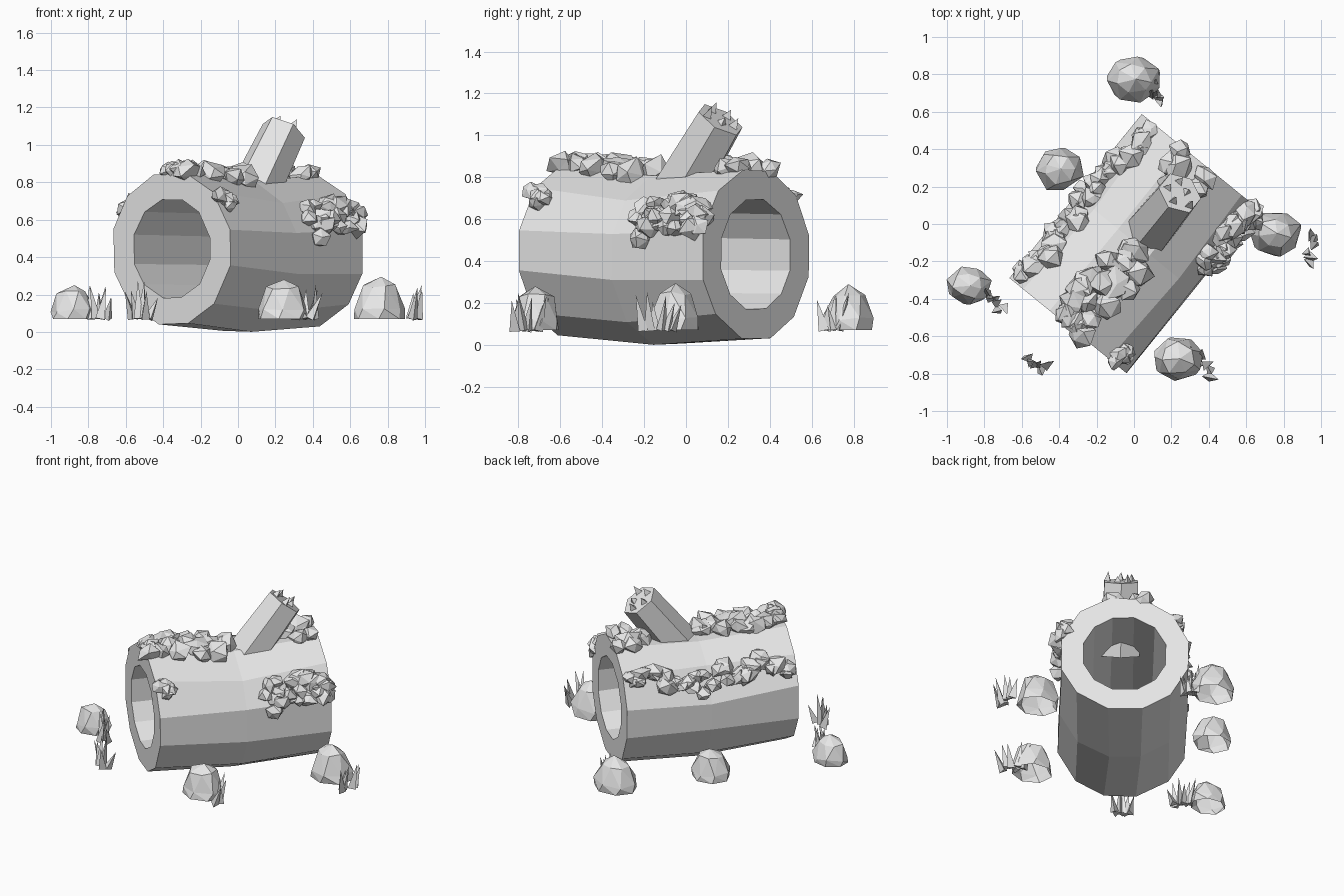
import bpy, bmesh, math, random
from mathutils import Vector, Matrix

random.seed(7)
cube = bpy.data.objects.get("Cube")
if cube:
    bpy.data.objects.remove(cube)

grey = bpy.data.materials.new("plain grey")
grey.use_nodes = True
grey.diffuse_color = (0.8, 0.8, 0.8, 1)
grey.node_tree.nodes["Principled BSDF"].inputs["Base Color"].default_value = (0.8, 0.8, 0.8, 1)

# Log frame: centre, axis, sideways and up
CENTRE = Vector((0.005, -0.1, 0.438))
AXIS = Vector((0.63, 0.775, -0.012)).normalized()
SIDE = Vector((AXIS.y, -AXIS.x, 0)).normalized()
UP = Vector((0, 0, 1))
FRONT, BACK, LOG_R, HOLE_R, SAG = -0.57, 0.557, 0.415, 0.27, 0.032


def finish(name, bm):
    bmesh.ops.recalc_face_normals(bm, faces=bm.faces)
    mesh = bpy.data.meshes.new(name)
    bm.to_mesh(mesh)
    bm.free()
    mesh.materials.append(grey)
    obj = bpy.data.objects.new(name, mesh)
    bpy.context.scene.collection.objects.link(obj)
    return obj


def log_point(t, degrees, r):
    a = math.radians(degrees)
    middle = CENTRE + AXIS * t - UP * SAG * (1 - abs(t) / BACK)
    return middle + r * (SIDE * math.sin(a) + UP * math.cos(a))


def bridge(bm, a, b):
    n = len(a)
    for i in range(n):
        j = (i + 1) % n
        bm.faces.new((a[i], a[j], b[j], b[i]))


def jitter(amount):
    return Vector([random.uniform(-amount, amount) for _ in range(3)])


def spike(bm, base, tip, r):
    d = tip - base
    rot = d.to_track_quat('Z', 'Y').to_matrix().to_4x4()
    spin = Matrix.Rotation(random.uniform(0, math.pi), 4, 'Z')
    bmesh.ops.create_cone(bm, cap_ends=True, segments=3, radius1=r, radius2=0,
                          depth=d.length,
                          matrix=Matrix.Translation((base + tip) / 2) @ rot @ spin)


# Hollow log: slightly sagging tube with a straight bore
bm = bmesh.new()
profile = [(FRONT, LOG_R), (0, LOG_R), (BACK, LOG_R), (BACK, HOLE_R), (FRONT, HOLE_R)]
rings = [[bm.verts.new(log_point(t, 15 + 30 * i + random.uniform(-3, 3), r))
          for i in range(12)] for t, r in profile]
for k, ring in enumerate(rings):
    bridge(bm, ring, rings[(k + 1) % len(rings)])
finish("hollow_log", bm)

# Broken branch leaning along the log
bm = bmesh.new()
lean = (AXIS * 0.6 + UP * 0.8).normalized()
top = Vector((0.245, 0.165, 1.075))
LENGTH = 0.47
frame = lean.to_track_quat('Z', 'Y').to_matrix().to_4x4()
bmesh.ops.create_cone(bm, cap_ends=True, segments=6, radius1=0.14, radius2=0.122, depth=LENGTH,
                      matrix=Matrix.Translation(top - lean * LENGTH / 2) @ frame)
finish("broken_branch", bm)

# Splinters on the broken end
bm = bmesh.new()
for i in range(5):
    a = i * math.tau / 5 + 0.3
    offset = frame.to_3x3() @ Vector((math.cos(a), math.sin(a), 0))
    base = top + offset * random.choice((0.085, 0.07, 0.04))
    spike(bm, base, base + lean * random.uniform(0.035, 0.06), 0.026)
finish("branch_splinters", bm)


def moss(name, count, t_range, angles, spread, size, wave=0):
    """Scatter jagged lumps over a strip of the log surface."""
    bm = bmesh.new()
    for i in range(count):
        f = (i + 0.5) / count
        t = t_range[0] + f * (t_range[1] - t_range[0]) + random.uniform(-0.02, 0.02)
        a = angles[0] + f * (angles[1] - angles[0]) + random.uniform(-spread, spread)
        a += wave * math.sin(f * 9)
        r = random.uniform(*size)
        spin = Matrix.Rotation(random.uniform(0, 6), 4, jitter(1).normalized())
        made = bmesh.ops.create_icosphere(bm, subdivisions=1, radius=r, matrix=spin)
        for v in made["verts"]:
            v.co = v.co * random.uniform(0.72, 1.25) + jitter(r * 0.12)
            v.co.z *= 0.85
            v.co += log_point(t, a, LOG_R + 0.008)
    finish(name, bm)


moss("moss_left_strip", 34, (-0.53, 0.54), (-55, -55), 9, (0.05, 0.075), 4)
moss("moss_top_front", 18, (-0.55, -0.02), (2, 6), 14, (0.06, 0.09))
moss("moss_top_edge", 5, (-0.57, -0.5), (-2, -2), 18, (0.055, 0.075))
moss("moss_top_back", 9, (0.33, 0.56), (-3, -3), 15, (0.055, 0.08))
moss("moss_right_patch", 26, (0.12, 0.56), (67, 58), 14, (0.05, 0.075))
moss("moss_right_front", 6, (-0.55, -0.47), (54, 54), 8, (0.04, 0.055))

# Rocks: faceted open domes (x, y, half width, half depth, height)
GROUND = 0.07
rocks = [(-0.885, -0.33, 0.115, 0.1, 0.18), (0.235, -0.72, 0.135, 0.12, 0.21),
         (0.755, -0.05, 0.14, 0.12, 0.225), (0.0, 0.775, 0.145, 0.12, 0.22),
         (-0.4, 0.295, 0.125, 0.115, 0.19)]
for n, (x, y, w, d, h) in enumerate(rocks):
    bm = bmesh.new()
    rings = []
    for scale, level, turn in ((1, 0, 0), (1, 0.25, 0.2), (0.68, 0.78, 0.5)):
        ring = []
        for i in range(7):
            a = i * math.tau / 7 + turn + n
            p = Vector((math.cos(a) * scale * w, math.sin(a) * scale * d, level * h))
            p += jitter(0.012) if level else Vector()
            ring.append(bm.verts.new(p + Vector((x, y, GROUND))))
        rings.append(ring)
    bridge(bm, rings[0], rings[1])
    bridge(bm, rings[1], rings[2])
    peak = bm.verts.new((x + 0.01, y, GROUND + h))
    for i in range(7):
        bm.faces.new((rings[2][i], rings[2][(i + 1) % 7], peak))
    bmesh.ops.triangulate(bm, faces=[f for f in bm.faces if len(f.verts) == 4])
    finish(f"rock_{n + 1}", bm)

# Grass tufts: splayed blades along a short line from start to end
tufts = [((-0.79, -0.4), (-0.71, -0.46)), ((-0.57, -0.74), (-0.48, -0.77)),
         ((0.33, -0.7), (0.41, -0.8)), ((0.92, -0.08), (0.96, -0.19)),
         ((0.09, 0.71), (0.14, 0.66))]
for n, (start, end) in enumerate(tufts):
    bm = bmesh.new()
    p, q = Vector((*start, GROUND)), Vector((*end, GROUND))
    across = (q - p).cross(UP).normalized()
    for i in range(6):
        f = i / 5
        base = p.lerp(q, f) + across * random.uniform(-0.03, 0.03)
        tip = base + (q - p) * (f - 0.5) * 0.8 + across * random.uniform(-0.05, 0.05)
        tip.z = GROUND + random.uniform(0.11, 0.21)
        tip.x = min(tip.x, 1.0)
        spike(bm, base, tip, 0.03)
    finish(f"grass_tuft_{n + 1}", bm)
